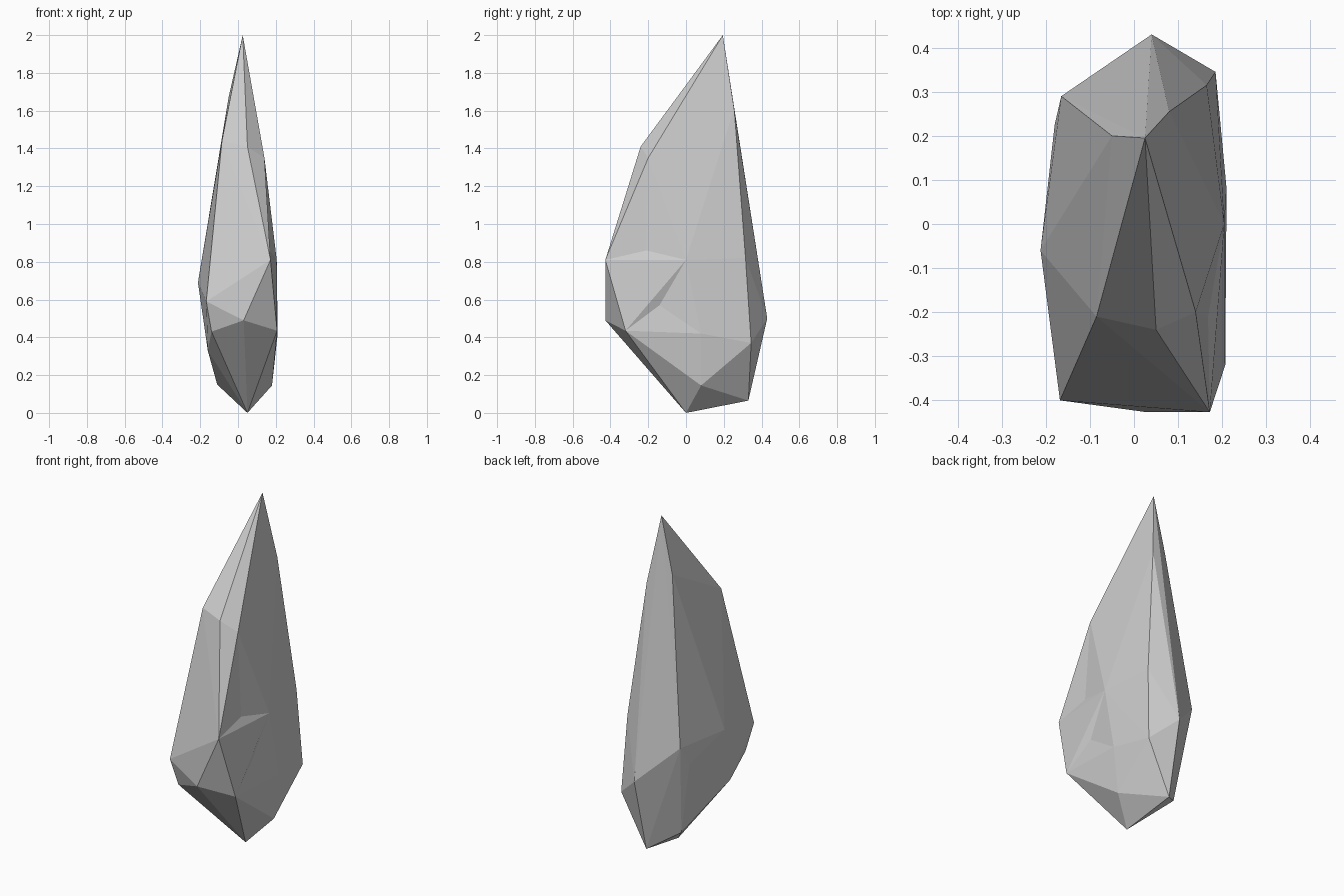
import bpy, bmesh
from mathutils import Vector
from mathutils.bvhtree import BVHTree

if "Cube" in bpy.data.objects:
    bpy.data.objects.remove(bpy.data.objects["Cube"])

# corners of the faceted shard, grouped by height
tip = [(.025, .195, 2), (-.05, .2, 1.67), (.08, .255, 1.61)]
shoulder = [(-.085, -.21, 1.44), (.05, -.24, 1.41), (.14, -.2, 1.35)]
belly = [(.172, -.427, .81), (.205, 0, .81), (.165, .315, .82),
         (-.165, .29, .70), (-.18, .225, .58), (-.212, -.06, .69),
         (-.168, -.40, .59)]
lower = [(.03, -.427, .49), (.207, -.32, .435), (.21, .08, .42),
         (.185, .345, .37), (.04, .43, .50), (-.14, -.36, .43),
         (-.16, -.187, .33)]
foot = [(.18, .08, .145), (-.11, .2, .15), (.03, .33, .065), (.05, 0, 0)]

bm = bmesh.new()
for p in tip + shoulder + belly + lower + foot:
    bm.verts.new(p)
hull = bmesh.ops.convex_hull(bm, input=bm.verts)
loose = [v for v in bm.verts if not v.link_faces]
bmesh.ops.delete(bm, geom=loose, context='VERTS')

# shallow chips in the right-hand face
for x, y, z in [(.168, -.21, .86), (.188, -.14, .57)]:
    bm.faces.ensure_lookup_table()
    hit = BVHTree.FromBMesh(bm).ray_cast(Vector((1, y, z)), Vector((-1, 0, 0)))
    if hit[2] is not None:
        res = bmesh.ops.poke(bm, faces=[bm.faces[hit[2]]])
        res['verts'][0].co = (x, y, z)

bmesh.ops.recalc_face_normals(bm, faces=bm.faces)
mesh = bpy.data.meshes.new("crystal_shard")
bm.to_mesh(mesh)
bm.free()
shard = bpy.data.objects.new("crystal_shard", mesh)
bpy.context.collection.objects.link(shard)
